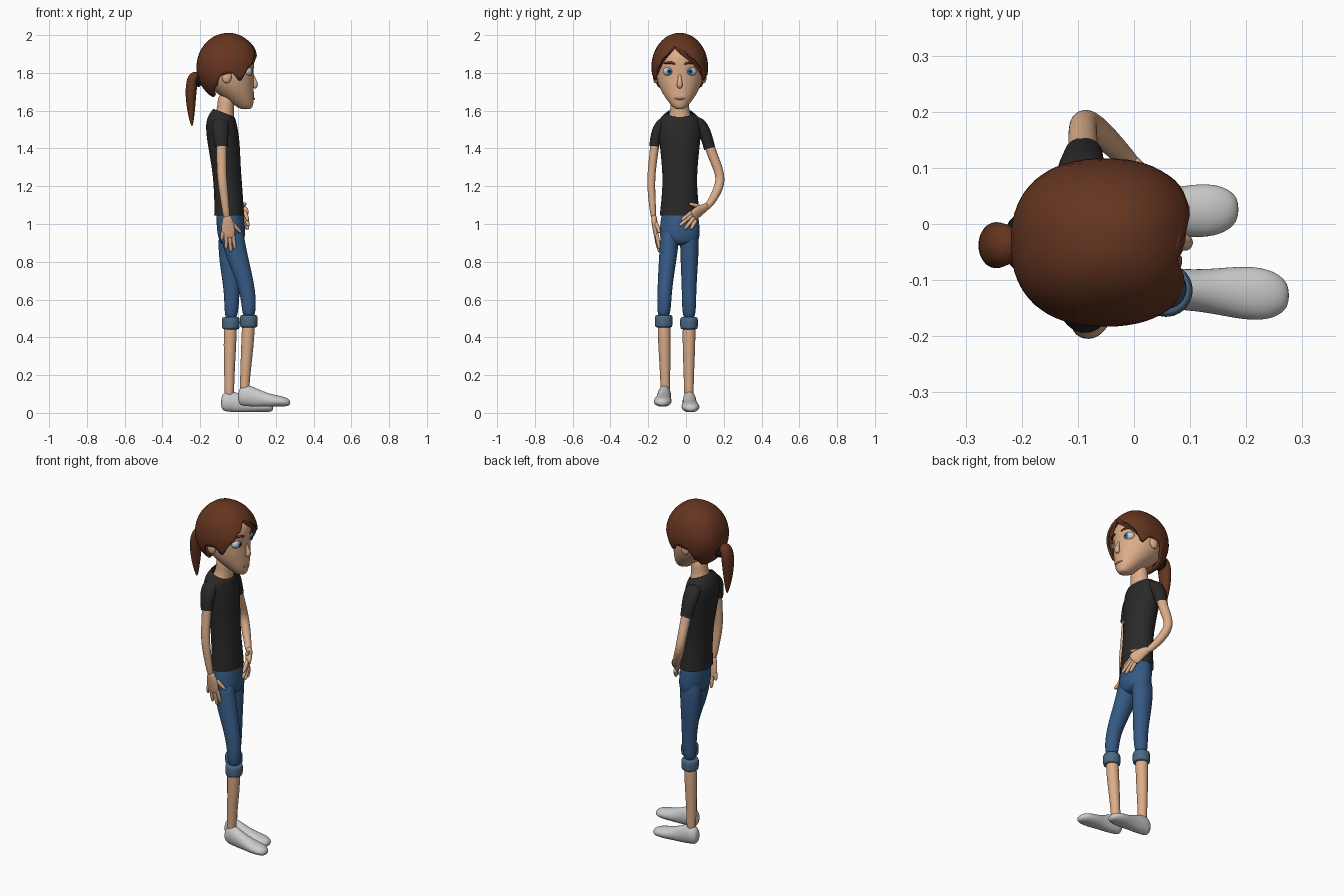
import bpy, bmesh, math
from mathutils import Vector

def mat(name, r, g, b):
    m = bpy.data.materials.new(name)
    m.diffuse_color = (r, g, b, 1)
    return m

SKIN = mat("skin", .72, .42, .25)
HAIR = mat("hair", .13, .035, .014)
BLACK = mat("black", .01, .01, .01)
SHIRT = mat("shirt", .022, .022, .022)
JEANS = mat("jeans", .035, .1, .23)
CUFF = mat("cuff", .07, .14, .23)
WHITE = mat("eye_white", .85, .85, .85)
BLUE = mat("iris", .04, .28, .65)
LIP = mat("lip", .45, .2, .13)
CY = -.033  # centre plane of head and torso
X, Y, Z = Vector((1, 0, 0)), Vector((0, 1, 0)), Vector((0, 0, 1))

def finish(name, bm, m):
    bmesh.ops.recalc_face_normals(bm, faces=bm.faces[:])
    for f in bm.faces:
        f.smooth = True
    me = bpy.data.meshes.new(name)
    bm.to_mesh(me)
    bm.free()
    ob = bpy.data.objects.new(name, me)
    bpy.context.collection.objects.link(ob)
    if m:
        me.materials.append(m)
    return ob

def loft(name, pts, m, side=X, axis=None, caps=(True, True), floor=None, n=12):
    """Smooth tube through (x, y, z, radius along side, other radius, front drop)."""
    bm = bmesh.new()
    P = [Vector(p[:3]) for p in pts]
    k = 6 / (4 + 2 * math.cos(math.tau / n))
    rings = []
    for i, p in enumerate(pts):
        t = axis or (P[min(i + 1, len(P) - 1)] - P[max(i - 1, 0)]).normalized()
        u = (side - t * side.dot(t)).normalized()
        w = t.cross(u)
        ra = p[3]
        rb = p[4] if len(p) > 4 else ra
        drop = p[5] if len(p) > 5 else 0
        ring = []
        for j in range(n):
            a = math.tau * j / n
            v = P[i] + u * ra * k * math.cos(a) + w * rb * k * math.sin(a)
            v.z -= drop * math.cos(a)
            if floor is not None:
                v.z = max(v.z, floor)
            ring.append(bm.verts.new(v))
        rings.append(ring)
    for a, b in zip(rings, rings[1:]):
        for j in range(n):
            bm.faces.new((a[j], a[(j + 1) % n], b[(j + 1) % n], b[j]))
    for cap, ring in zip(caps, (rings[0], rings[-1])):
        if cap:
            bm.faces.new(ring)
    ob = finish(name, bm, m)
    s = ob.modifiers.new("smooth", 'SUBSURF')
    s.levels = s.render_levels = 2
    return ob

def ball(name, loc, size, m):
    bm = bmesh.new()
    bmesh.ops.create_uvsphere(bm, u_segments=24, v_segments=14, radius=1)
    for v in bm.verts:
        v.co = Vector(a * b + c for a, b, c in zip(v.co, size, loc))
    return finish(name, bm, m)

# Head and neck
loft("head", [(.042, CY, 1.607, .025, .018), (.036, CY, 1.62, .042, .04), (.01, CY, 1.66, .075, .07),
              (-.02, CY, 1.70, .103, .096), (-.047, CY, 1.75, .13, .119), (-.06, CY, 1.80, .14, .125),
              (-.055, CY, 1.85, .142, .127), (-.05, CY, 1.90, .132, .118), (-.05, CY, 1.95, .095, .085)],
     SKIN, axis=Z, n=16)
loft("neck", [(-.08, CY, 1.51, .06, .075), (-.08, CY, 1.55, .06, .07), (-.07, CY, 1.585, .048, .054),
              (-.065, CY, 1.62, .044, .048), (-.06, CY, 1.70, .045, .05)], SKIN, axis=Z)

# Face features
loft("nose", [(.072, CY, 1.80, .007), (.085, CY, 1.765, .010), (.094, CY, 1.738, .016), (.083, CY, 1.718, .013)], SKIN)
loft("mouth", [(.067, CY - .036, 1.665, .003), (.082, CY - .018, 1.663, .005), (.086, CY, 1.662, .006),
               (.082, CY + .018, 1.663, .005), (.067, CY + .036, 1.665, .003)], LIP)
for s, tag in ((-1, "right"), (1, "left")):
    ball(tag + "_eye", (.05, CY + s * .055, 1.808), (.026, .034, .026), WHITE)
    ball(tag + "_iris", (.07, CY + s * .054, 1.808), (.008, .017, .018), BLUE)
    ball(tag + "_pupil", (.0755, CY + s * .054, 1.808), (.005, .008, .008), BLACK)
    ball(tag + "_ear", (-.06, CY + s * .128, 1.78), (.026, .014, .035), SKIN)
    loft(tag + "_brow", [(.083, CY + s * .022, 1.845, .005), (.077, CY + s * .05, 1.858, .007),
                         (.054, CY + s * .088, 1.848, .004)], HAIR)

# Hair cap: rounded dome cut at a hairline that varies around the head
LINE = [(-180, 1.68), (-140, 1.685), (-115, 1.73), (-100, 1.79), (-85, 1.80), (-70, 1.76), (-50, 1.83),
        (-30, 1.885), (-12, 1.935), (5, 1.915), (25, 1.875), (45, 1.835), (66, 1.76), (82, 1.80),
        (100, 1.79), (115, 1.73), (140, 1.685), (180, 1.68)]

def hairline(d):
    for (a, za), (b, zb) in zip(LINE, LINE[1:]):
        if d <= b:
            f = (d - a) / (b - a)
            return za + (zb - za) * f * f * (3 - 2 * f)
    return LINE[-1][1]

def power(v):
    return math.copysign(abs(v) ** .85, v)

bm = bmesh.new()
N, M = 64, 16
grid = []
for i in range(1, M + 1):
    row = []
    for j in range(N):
        d = -180 + 360 * j / N
        a = math.radians(d)
        polar = math.acos((hairline(d) - 1.83) / .17) * i / M
        r = math.sin(polar)
        row.append(bm.verts.new((-.052 + .156 * r * power(math.cos(a)), CY + .138 * r * power(math.sin(a)),
                                 1.83 + .17 * math.cos(polar))))
    grid.append(row)
bm.faces.new(grid[0])
for a, b in zip(grid, grid[1:]):
    for j in range(N):
        bm.faces.new((a[j], a[(j + 1) % N], b[(j + 1) % N], b[j]))
hair = finish("hair_cap", bm, HAIR)
hair.modifiers.new("thickness", 'SOLIDIFY').thickness = .012

# Fringe locks, hair tie and ponytail
loft("left_fringe", [(.07, -.06, 1.945, .008, .012), (.083, -.01, 1.915, .012, .026), (.068, .045, 1.875, .011, .026),
                     (.035, .083, 1.82, .008, .017), (.01, .095, 1.765, .003, .004)], HAIR)
loft("right_fringe", [(.07, -.055, 1.945, .008, .01), (.07, -.105, 1.905, .011, .018), (.045, -.143, 1.855, .01, .017),
                      (.012, -.162, 1.765, .003, .004)], HAIR)
loft("hair_tie", [(-.18, CY, 1.765, .044), (-.192, CY, 1.77, .05), (-.207, CY, 1.778, .05), (-.218, CY, 1.783, .042)], BLACK, side=Y)
loft("ponytail", [(-.205, -.036, 1.78, .03, .03), (-.235, -.037, 1.785, .038, .033), (-.248, -.038, 1.73, .043, .031),
                  (-.25, -.038, 1.66, .036, .027), (-.248, -.037, 1.58, .022, .018), (-.243, -.036, 1.515, .004, .004)],
     HAIR, side=Y)

# Shirt body
loft("shirt", [(-.047, CY, 1.045, .079, .106), (-.047, CY, 1.09, .077, .101), (-.053, CY, 1.2, .075, .09),
               (-.062, CY, 1.3, .076, .093), (-.075, CY, 1.42, .085, .106), (-.085, CY, 1.50, .085, .114),
               (-.09, CY, 1.55, .078, .112), (-.083, CY, 1.578, .065, .088, .012), (-.075, CY, 1.588, .055, .07, .022)],
     SHIRT, axis=Z, caps=(False, False), n=16)

# Sleeves, arms and hands
loft("right_sleeve", [(-.09, -.09, 1.535, .035, .03), (-.095, -.125, 1.535, .045, .034), (-.094, -.148, 1.50, .045, .032),
                      (-.09, -.163, 1.45, .037, .028), (-.087, -.168, 1.41, .034, .026)], SHIRT, caps=(True, False))
loft("left_sleeve", [(-.09, .03, 1.535, .035, .03), (-.095, .065, 1.54, .045, .034), (-.094, .092, 1.505, .045, .034),
                     (-.092, .112, 1.45, .038, .031), (-.09, .125, 1.40, .034, .03)], SHIRT, caps=(True, False))
loft("right_arm", [(-.09, -.155, 1.48, .026), (-.088, -.168, 1.40, .027, .023), (-.087, -.183, 1.27, .024, .021),
                   (-.08, -.185, 1.2, .025, .021), (-.068, -.178, 1.1, .02, .018), (-.058, -.17, 1.02, .018, .014)], SKIN)
loft("left_arm", [(-.092, .105, 1.48, .027), (-.09, .13, 1.39, .027), (-.092, .168, 1.30, .025), (-.09, .184, 1.24, .024),
                  (-.072, .172, 1.19, .025), (-.045, .148, 1.14, .022), (-.015, .118, 1.095, .018), (.0, .10, 1.085, .017)], SKIN)
loft("right_palm", [(-.06, -.171, 1.05, .018, .014), (-.055, -.168, 1.02, .028, .016), (-.053, -.163, .98, .037, .015),
                    (-.052, -.158, .94, .036, .012), (-.052, -.156, .925, .028, .009)], SKIN)
SPREAD = Vector((0, .45, 1))
loft("left_palm", [(-.01, .118, 1.097, .018, .016), (.008, .092, 1.082, .025, .017), (.026, .065, 1.066, .034, .015),
                   (.037, .043, 1.047, .034, .013), (.041, .034, 1.04, .026, .01)], SKIN, side=SPREAD)
fingers = {"right": [((-.08, -.163, .96), (-.086, -.155, .915)), ((-.063, -.16, .95), (-.062, -.147, .868)),
                     ((-.046, -.158, .95), (-.037, -.142, .852)), ((-.028, -.157, .955), (-.016, -.14, .868)),
                     ((-.035, -.16, 1.01), (.015, -.14, .955))],
           "left": [((.035, .04, 1.07), (.052, -.025, 1.02)), ((.037, .04, 1.055), (.055, -.035, .99)),
                    ((.036, .047, 1.04), (.053, -.008, .972)), ((.034, .055, 1.025), (.047, .025, .972)),
                    ((.015, .08, 1.09), (.04, .018, 1.108))]}
for tag, pairs in fingers.items():
    for i, (a, b) in enumerate(pairs):
        a, b = Vector(a), Vector(b)
        pts = [(*a.lerp(b, f), r) for f, r in ((0, .011), (.4, .0105), (.8, .0095), (1.03, .006))]
        loft(f"{tag}_{'thumb' if i == 4 else 'finger_%d' % (i + 1)}", pts, SKIN, n=8)

# Jeans, cuffs and calves
loft("jeans_hips", [(-.045, CY, 1.09, .068, .088), (-.042, CY, 1.03, .073, .1), (-.036, CY, .97, .075, .106),
                    (-.034, CY, .92, .07, .104), (-.034, CY, .885, .05, .085)], JEANS, axis=Z)
legs = {"right": [(-.037, -.083, 1.0), (-.022, -.089, .88), (.02, -.104, .75), (.058, -.115, .62), (.057, -.118, .49)],
        "left": [(-.037, .015, 1.0), (-.045, .019, .88), (-.04, .017, .75), (-.031, .016, .62), (-.038, .016, .48)]}
radii = [(.06, .048), (.062, .05), (.051, .043), (.039, .037), (.036, .036)]
calves = {"right": [(.056, -.118, .52), (.053, -.115, .40), (.044, -.112, .28), (.036, -.11, .16), (.034, -.11, .09)],
          "left": [(-.039, .016, .51), (-.042, .016, .39), (-.045, .015, .27), (-.046, .015, .14), (-.046, .015, .06)]}
for tag in legs:
    loft(tag + "_jeans_leg", [p + r for p, r in zip(legs[tag], radii)], JEANS, axis=Z)
    x, y, z = legs[tag][-1]
    loft(tag + "_cuff", [(x, y, z + dz, r, r) for dz, r in
                         ((.028, .036), (.026, .044), (.01, .048), (-.02, .047), (-.036, .044), (-.038, .035))],
         CUFF, axis=Z)
    loft(tag + "_calf", [p + (r, r) for p, r in zip(calves[tag], (.034, .034, .03, .025, .025))], SKIN, axis=Z)

# Shoes: flat-soled lofts from heel to toe
for tag, dx, y0, y1, base in (("left", 0, .016, .026, .004), ("right", .09, -.112, -.127, .034)):
    prof = [(-.09, .05, .016, .022), (-.078, .055, .031, .05), (-.045, .058, .036, .056), (-.01, .05, .036, .055),
            (.04, .038, .038, .042), (.09, .03, .046, .034), (.135, .027, .048, .029), (.168, .023, .038, .023),
            (.187, .02, .018, .012)]
    pts = [(x + dx, y0 + (y1 - y0) * (x + .09) / .27, z + base, ry, rz) for x, z, ry, rz in prof]
    loft(tag + "_shoe", pts, None, side=Y, axis=X, floor=base, n=16)
